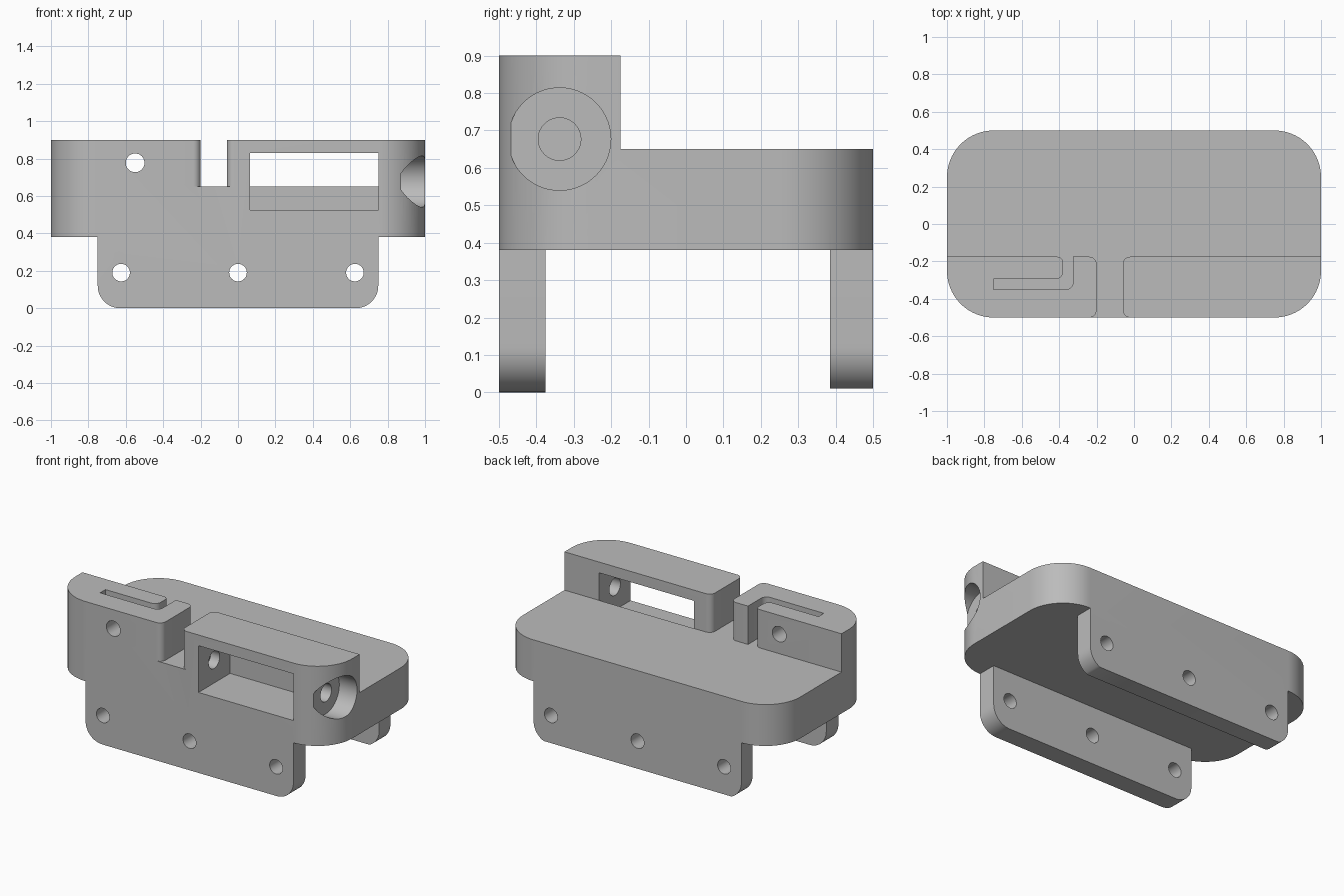
import bpy, bmesh, math
from mathutils import Vector

if "Cube" in bpy.data.objects:
    bpy.data.objects.remove(bpy.data.objects["Cube"])


def rounded(corners, steps=12):
    """Outline from (u, v[, radius]) corners, with tangent arcs at rounded ones."""
    pts, n = [], len(corners)
    for i, c in enumerate(corners):
        p = Vector(c[:2])
        if len(c) < 3:
            pts.append(p)
            continue
        r = c[2]
        a = (Vector(corners[i - 1][:2]) - p).normalized()
        b = (Vector(corners[(i + 1) % n][:2]) - p).normalized()
        half = a.angle(b) / 2
        start = p + a * r / math.tan(half)
        end = p + b * r / math.tan(half)
        centre = p + (a + b).normalized() * r / math.sin(half)
        u, v = start - centre, end - centre
        sweep = math.pi - 2 * half
        for k in range(steps + 1):
            t = k / steps
            q = (u * math.sin((1 - t) * sweep) + v * math.sin(t * sweep)) / math.sin(sweep)
            pts.append(centre + q)
    return [p for i, p in enumerate(pts) if (p - pts[i - 1]).length > 1e-4]


def circle(u, v, r, n=40):
    return [Vector((u + r * math.cos(2 * math.pi * k / n),
                    v + r * math.sin(2 * math.pi * k / n))) for k in range(n)]


def rect(u0, v0, u1, v1):
    return [Vector(p) for p in ((u0, v0), (u1, v0), (u1, v1), (u0, v1))]


def prism(name, outline, axis, lo, hi):
    """Extrude an outline along x (y,z), y (x,z) or z (x,y)."""
    place = {'x': lambda p, w: (w, p.x, p.y),
             'y': lambda p, w: (p.x, w, p.y),
             'z': lambda p, w: (p.x, p.y, w)}[axis]
    bm = bmesh.new()
    low = [bm.verts.new(place(p, lo)) for p in outline]
    high = [bm.verts.new(place(p, hi)) for p in outline]
    bm.faces.new(low)
    bm.faces.new(high)
    for i in range(len(low)):
        bm.faces.new((low[i - 1], low[i], high[i], high[i - 1]))
    bmesh.ops.recalc_face_normals(bm, faces=bm.faces)
    mesh = bpy.data.meshes.new(name)
    bm.to_mesh(mesh)
    bm.free()
    ob = bpy.data.objects.new(name, mesh)
    bpy.context.collection.objects.link(ob)
    return ob


# Block with rounded vertical corners
R = 0.25
bracket = prism("bracket_body", rounded([(-1, -0.5, R), (1, -0.5, R), (1, 0.5, R), (-1, 0.5, R)], 20),
                'z', -0.1, 0.9)
bpy.context.view_layer.objects.active = bracket
bracket.select_set(True)


def shape(cutter, operation='DIFFERENCE'):
    """Apply a boolean to the bracket and drop the cutter."""
    cutter.hide_render = True
    mod = bracket.modifiers.new(cutter.name, 'BOOLEAN')
    mod.operation, mod.solver, mod.object = operation, 'EXACT', cutter
    bpy.ops.object.modifier_apply(modifier=mod.name)
    bpy.data.objects.remove(cutter)


# Front silhouette: wide body, narrower legs with rounded lower corners
shape(prism("silhouette", rounded([(-0.75, 0, 0.12), (0.75, 0, 0.12), (0.75, 0.38), (1.2, 0.38),
                                   (1.2, 1.2), (-1.2, 1.2), (-1.2, 0.38), (-0.75, 0.38)]),
            'y', -0.8, 0.8), 'INTERSECT')

# Gap between the legs, and the slightly shorter rear leg
shape(prism("leg_gap", rect(-0.375, -0.3, 0.385, 0.38), 'x', -1.3, 1.3))
shape(prism("rear_leg_trim", rect(0.2, -0.3, 0.8, 0.01), 'x', -1.3, 1.3))

# Step behind the ridge, with the hooked slit and the slot between the ridge halves
B = -0.175
F = 0.04
shape(prism("ridge_step", rounded([
    (-1.2, 0.7), (-1.2, B), (-0.38, B, 0.03), (-0.38, -0.295, F), (-0.75, -0.295),
    (-0.75, -0.35), (-0.325, -0.35, F), (-0.325, B), (-0.2, B, F), (-0.2, -0.5, F),
    (-0.24, -0.5), (-0.24, -0.6), (-0.02, -0.6), (-0.02, -0.5), (-0.06, -0.5, F),
    (-0.06, B, F), (1.2, B), (1.2, 0.7)], 8), 'z', 0.65, 1.2))

# Window pocket through the right ridge
shape(prism("window", rect(0.065, 0.525, 0.75, 0.83), 'y', -0.8, B + 0.0005))

# Side counterbore and its axial hole
shape(prism("counterbore", circle(-0.338, 0.677, 0.137, 56), 'x', 0.872, 1.3))
shape(prism("axial_hole", circle(-0.338, 0.677, 0.057), 'x', 0.0, 1.2))

# Screw holes through the legs and the left ridge
for x in (-0.625, 0, 0.625):
    shape(prism("leg_hole", circle(x, 0.19, 0.047), 'y', -0.8, 0.8))
shape(prism("ridge_hole", circle(-0.55, 0.777, 0.05), 'y', -0.8, 0))

grey = bpy.data.materials.new("mid grey")
grey.diffuse_color = (0.5, 0.5, 0.5, 1)
grey.use_nodes = True
grey.node_tree.nodes["Principled BSDF"].inputs["Base Color"].default_value = grey.diffuse_color
bracket.data.materials.clear()
bracket.data.materials.append(grey)
bpy.ops.object.shade_smooth_by_angle(angle=math.radians(30))
